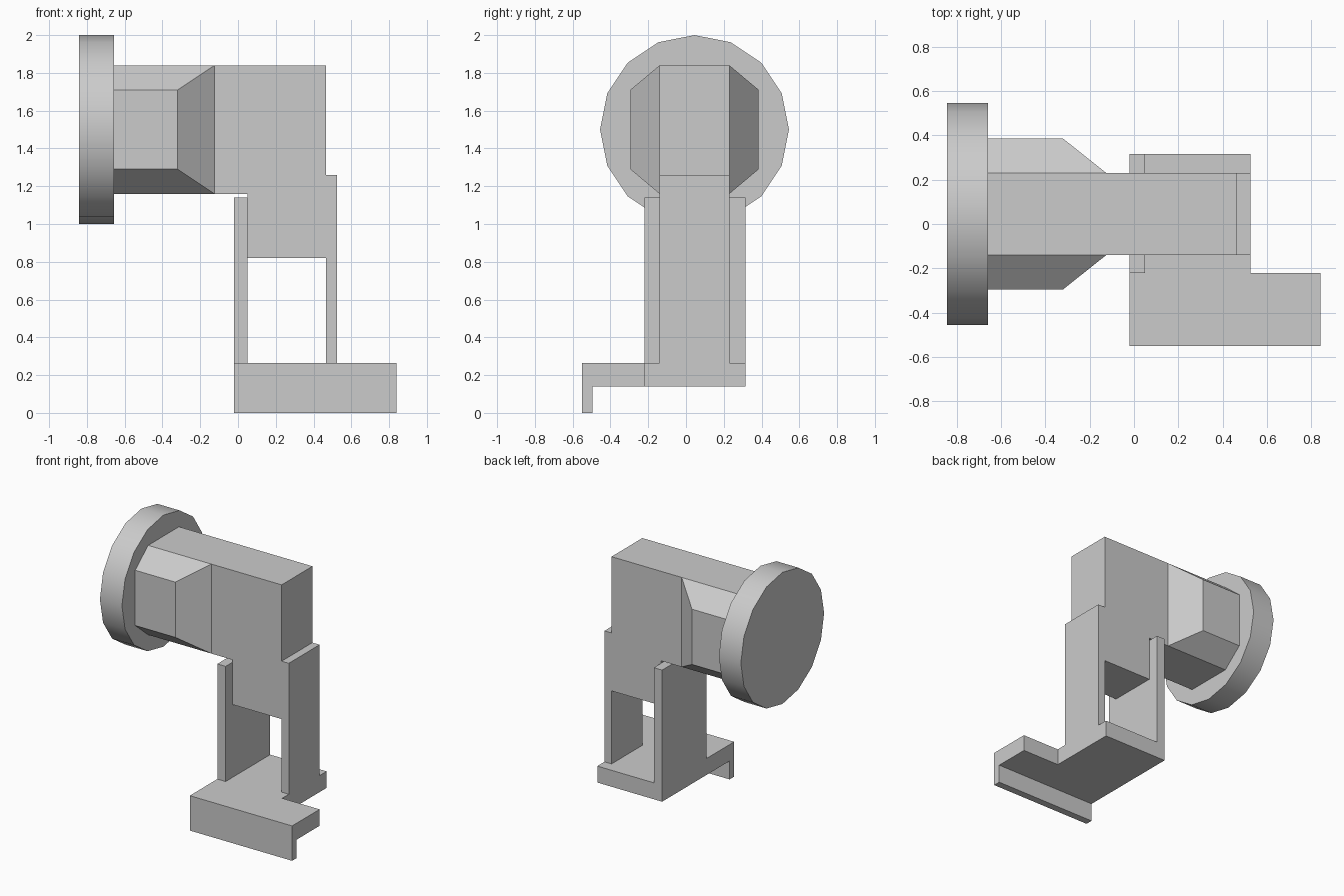
import bpy
import math
from mathutils import Vector

cube = bpy.data.objects.get("Cube")
if cube:
    bpy.data.objects.remove(cube)

grey = bpy.data.materials.new("plain grey")
grey.use_nodes = True
grey.diffuse_color = (0.6, 0.6, 0.6, 1)
grey.node_tree.nodes["Principled BSDF"].inputs["Base Color"].default_value = (0.6, 0.6, 0.6, 1)


def loft(name, start, end):
    """Solid between two matching outlines."""
    n = len(start)
    faces = [tuple(range(n)), tuple(range(n, 2 * n))]
    faces += [(i, (i + 1) % n, n + (i + 1) % n, n + i) for i in range(n)]
    mesh = bpy.data.meshes.new(name)
    mesh.from_pydata([Vector(p) for p in start + end], [], faces)
    obj = bpy.data.objects.new(name, mesh)
    bpy.context.collection.objects.link(obj)
    mesh.materials.append(grey)
    # Make every face point outwards
    import bmesh
    bm = bmesh.new()
    bm.from_mesh(mesh)
    bmesh.ops.recalc_face_normals(bm, faces=bm.faces)
    bm.to_mesh(mesh)
    bm.free()
    return obj


def along_y(profile, y):
    return [(x, y, z) for x, z in profile]


def along_z(profile, z):
    return [(x, y, z) for x, y in profile]


def rect(a0, a1, b0, b1):
    return [(a0, b0), (a1, b0), (a1, b1), (a0, b1)]


MID = 0.045           # centre plane of the upper body
HALF = 0.185          # half width of the upper body
LEFT, RIGHT = -0.02, 0.525
BASE_LOW, BASE_TOP = 0.14, 0.265

# Upper body with its lower block and the narrow support post
body = [(-0.66, 1.16), (0.05, 1.16), (0.05, 0.82), (0.465, 0.82),
        (0.465, BASE_TOP), (RIGHT, BASE_TOP), (RIGHT, 1.26),
        (0.465, 1.26), (0.465, 1.84), (-0.66, 1.84)]
loft("body_and_post", along_y(body, MID - HALF), along_y(body, MID + HALF))

# Tapered bulges on both sides of the body
for side, label in ((-1, "front"), (1, "back")):
    loft(label + "_bulge",
         along_y(rect(-0.66, -0.125, 1.16, 1.84), MID + side * HALF),
         along_y(rect(-0.66, -0.32, 1.29, 1.71), MID + side * 0.34))

# Wide support plate
plate = rect(LEFT, 0.05, -0.22, 0.315)
loft("wide_support_plate", along_z(plate, BASE_TOP), along_z(plate, 1.14))

# Stepped base plate and the lip hanging from its front edge
base = [(LEFT, -0.55), (0.84, -0.55), (0.84, -0.22), (RIGHT, -0.22),
        (RIGHT, 0.315), (LEFT, 0.315)]
loft("base_plate", along_z(base, BASE_LOW), along_z(base, BASE_TOP))
lip = rect(LEFT, 0.84, -0.55, -0.495)
loft("front_lip", along_z(lip, 0), along_z(lip, BASE_LOW))

# Round end disc
bpy.ops.mesh.primitive_cylinder_add(vertices=16, radius=0.5, depth=0.185,
                                    location=(-0.75, MID, 1.5),
                                    rotation=(0, math.pi / 2, 0))
disc = bpy.context.object
disc.name = "end_disc"
disc.data.materials.append(grey)
bpy.ops.object.shade_smooth_by_angle(angle=math.radians(30))
